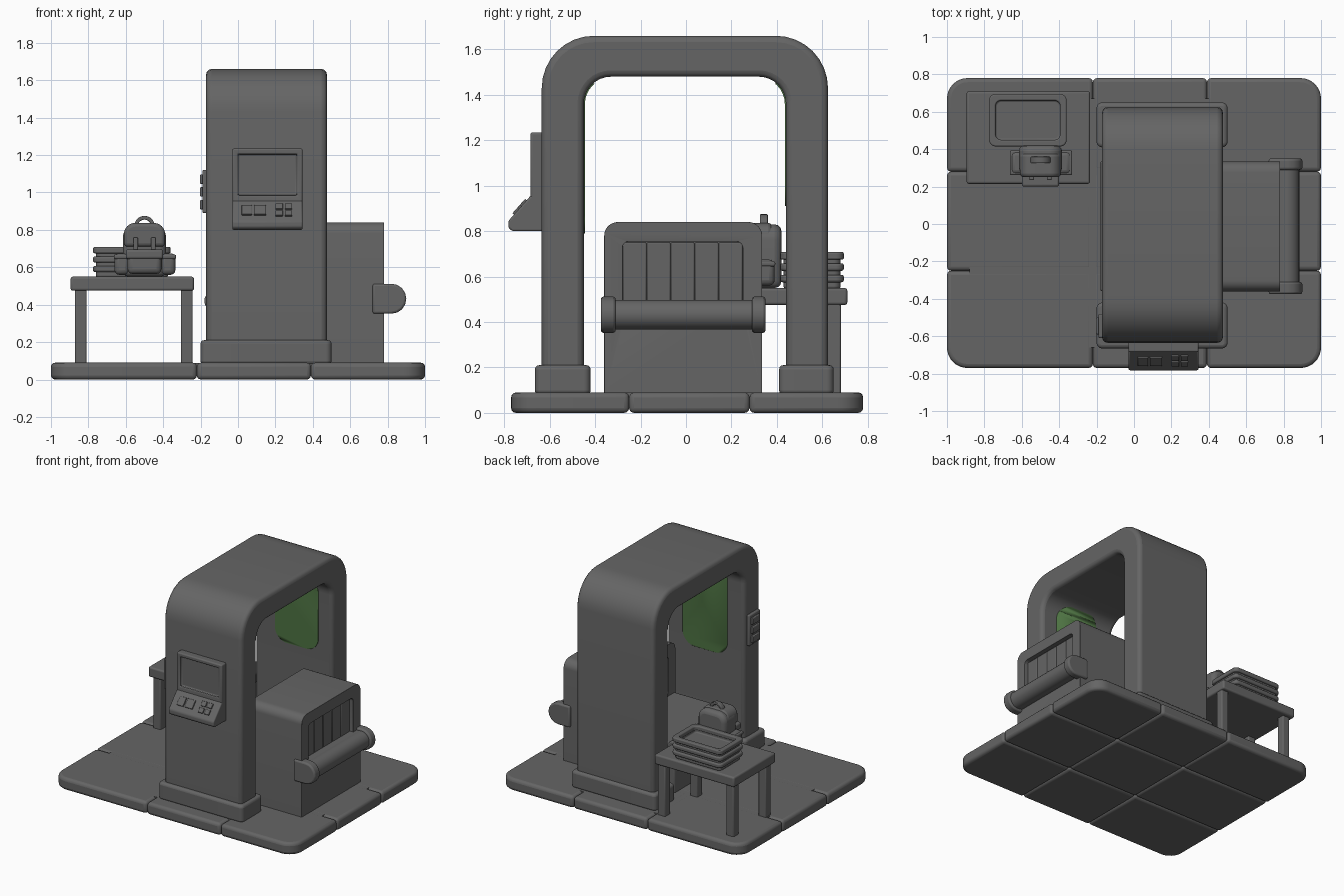
import bpy, bmesh, math
from mathutils import Vector

if "Cube" in bpy.data.objects:
    bpy.data.objects.remove(bpy.data.objects["Cube"])


def material(name, rgb):
    m = bpy.data.materials.new(name)
    m.diffuse_color = (*rgb, 1)
    m.use_nodes = True
    m.node_tree.nodes["Principled BSDF"].inputs["Base Color"].default_value = m.diffuse_color
    return m


GREY = material("grey", (0.13, 0.13, 0.13))
GREEN = material("green", (0.075, 0.17, 0.055))
# Maps profile (u, v) and extrusion distance w to world axes
AXES = {"x": lambda u, v, w: (w, u, v), "y": lambda u, v, w: (u, w, v), "z": lambda u, v, w: (u, v, w)}


def prism(name, pts, axis, a, b, bevel=0.0, mat=GREY, seg=3):
    """Extrude a 2D outline along an axis from a to b, with rounded edges."""
    bm = bmesh.new()
    f = AXES[axis]
    face = bm.faces.new([bm.verts.new(f(u, v, a)) for u, v in pts])
    ext = bmesh.ops.extrude_face_region(bm, geom=[face])
    d = Vector(f(0, 0, b)) - Vector(f(0, 0, a))
    bmesh.ops.translate(bm, vec=d, verts=[e for e in ext["geom"] if isinstance(e, bmesh.types.BMVert)])
    bmesh.ops.recalc_face_normals(bm, faces=bm.faces)
    me = bpy.data.meshes.new(name)
    bm.to_mesh(me)
    bm.free()
    me.materials.append(mat)
    ob = bpy.data.objects.new(name, me)
    bpy.context.collection.objects.link(ob)
    if bevel:
        m = ob.modifiers.new("round", "BEVEL")
        m.width, m.segments, m.limit_method, m.angle_limit = bevel, seg, "ANGLE", math.radians(40)
    bpy.ops.object.select_all(action="DESELECT")
    ob.select_set(True)
    bpy.context.view_layer.objects.active = ob
    bpy.ops.object.shade_smooth_by_angle(angle=math.radians(35))
    return ob


def arc(cx, cy, r, a0, a1, n=8):
    return [(cx + r * math.cos(math.radians(a0 + (a1 - a0) * i / n)),
             cy + r * math.sin(math.radians(a0 + (a1 - a0) * i / n))) for i in range(n + 1)]


def rrect(x0, y0, x1, y1, r=0.0, corners="abcd"):
    """Rectangle with chosen rounded corners (a: low-low, then anticlockwise)."""
    data = [("a", x0, y0, 1, 1, 180), ("b", x1, y0, -1, 1, 270), ("c", x1, y1, -1, -1, 0), ("d", x0, y1, 1, -1, 90)]
    pts = []
    for k, x, y, sx, sy, a in data:
        pts += arc(x + sx * r, y + sy * r, r, a, a + 90) if r and k in corners else [(x, y)]
    return pts


def box(name, x, y, z, bevel=0.01, seg=3):
    return prism(name, rrect(x[0], y[0], x[1], y[1]), "z", z[0], z[1], bevel, seg=seg)


def cylinder(name, axis, cu, cv, r, a, b, bevel=0.0):
    return prism(name, arc(cu, cv, r, 0, 345, 23), axis, a, b, bevel)


def boolean(ob, cutter, op="DIFFERENCE", first=False):
    m = ob.modifiers.new("cut", "BOOLEAN")
    m.object, m.operation, m.solver = cutter, op, "EXACT"
    cutter.hide_render = True
    cutter.hide_set(True)
    if first:
        ob.modifiers.move(len(ob.modifiers) - 1, 0)


# Floor: nine tiles with soft rims and a flat infill slab
xs, ys = [-1, -0.22, 0.39, 1], [-0.77, -0.25, 0.28, 0.78]
corner = {(0, 0): "a", (2, 0): "b", (2, 2): "c", (0, 2): "d"}
for i in range(3):
    for j in range(3):
        prism(f"floor_tile_{i}_{j}", rrect(xs[i], ys[j], xs[i + 1], ys[j + 1], 0.11, corner.get((i, j), "")),
              "z", 0, 0.09, 0.022)
box("floor_infill", (-0.88, 0.88), (-0.66, 0.67), (0.02, 0.0895), 0)

# Scanner arch with foot plinths
inner = [(0.44, 0.08)] + arc(0.32, 1.36, 0.12, 0, 90) + arc(-0.33, 1.36, 0.12, 90, 180) + [(-0.45, 0.08)]
outer = [(-0.635, 0.08)] + arc(-0.405, 1.43, 0.23, 180, 90) + arc(0.395, 1.43, 0.23, 90, 0) + [(0.625, 0.08)]
prism("scanner_arch", inner + outer, "x", -0.17, 0.475, 0.028)
for tag, y0, y1 in (("front", -0.665, -0.42), ("back", 0.41, 0.65)):
    prism(tag + "_arch_foot", rrect(-0.2, y0, 0.5, y1, 0.03), "z", 0.08, 0.21, 0.018)


# Green patches hugging the inside of the arch
def liner(d):
    return ([(0.44 - d, 0.7)] + arc(0.32, 1.36, 0.12 - d, 0, 90)
            + arc(-0.33, 1.36, 0.12 - d, 90, 180) + [(-0.45 + d, 0.7)])


for tag, y0, y1, x0, x1, z0 in (("front", -0.6, -0.2, -0.03, 0.34, 0.79), ("back", 0.2, 0.6, 0.0, 0.36, 0.91)):
    patch = prism(tag + "_green_patch", liner(0.005) + liner(-0.02)[::-1], "x", -0.1, 0.42, mat=GREEN)
    cut = prism(tag + "_patch_cutter", rrect(x0, z0, x1, 1.45, 0.1), "y", y0, y1, mat=GREEN)
    boolean(patch, cut, "INTERSECT")

# Baggage scanner: hood with curtain recess, low bed and rollers
hood = prism("scanner_hood", rrect(-0.36, 0.08, 0.335, 0.84, 0.06, "cd"), "x", 0.34, 0.78, 0.02)
for tag, a, b in (("exit", 0.745, 0.9), ("entry", 0.2, 0.38)):
    boolean(hood, prism(tag + "_recess_cutter", rrect(-0.28, 0.46, 0.25, 0.755, 0.03), "x", a, b), first=True)
for i in range(5):
    y = -0.278 + i * 0.1056
    for tag, a in (("exit", 0.735), ("entry", 0.372)):
        box(f"{tag}_curtain_{i}", (a, a + 0.018), (y, y + 0.1035), (0.47, 0.75), 0.005, 2)
box("conveyor_bed", (-0.14, 0.36), (-0.36, 0.335), (0.08, 0.455), 0.015)
cylinder("entry_roller", "y", -0.128, 0.42, 0.052, -0.36, 0.335, 0.01)
cylinder("exit_roller", "y", 0.818, 0.432, 0.066, -0.33, 0.31)
box("exit_roller_mount", (0.74, 0.82), (-0.34, 0.32), (0.37, 0.495), 0.01)
for tag, y0, y1 in (("front", -0.375, -0.31), ("back", 0.29, 0.35)):
    prism(tag + "_roller_bracket", [(0.72, 0.352)] + arc(0.82, 0.432, 0.08, -90, 90) + [(0.72, 0.512)],
          "y", y0, y1, 0.012)

# Control terminal on the front of the arch
term = box("terminal_screen", (-0.03, 0.345), (-0.685, -0.62), (0.93, 1.235), 0.01)
boolean(term, box("terminal_screen_cutter", (0.0, 0.315), (-0.8, -0.667), (0.985, 1.205), 0), first=True)
prism("terminal_desk", [(-0.62, 0.8), (-0.765, 0.8), (-0.782, 0.815), (-0.782, 0.845), (-0.685, 0.955), (-0.62, 0.965)],
      "x", -0.03, 0.345, 0.008)


# Keys lie on the sloping desk: t runs from its low edge to its top
def key(name, x0, x1, t0, t1):
    def p(t, h):
        return (-0.782 + 0.097 * t - 0.75 * h, 0.845 + 0.11 * t + 0.66 * h)
    prism(name, [p(t0, -0.01), p(t1, -0.01), p(t1, 0.009), p(t0, 0.009)], "x", x0, x1, 0.003)


key("keyboard_left", 0.02, 0.075, 0.3, 0.75)
key("keyboard_mid", 0.085, 0.15, 0.3, 0.75)
for i in range(2):
    for j in range(2):
        key(f"key_{i}_{j}", 0.2 + 0.05 * i, 0.24 + 0.05 * i, 0.25 + 0.33 * j, 0.5 + 0.33 * j)

# Small keypad on the left side of the front pillar
box("side_keypad", (-0.19, -0.15), (-0.61, -0.48), (0.89, 1.12), 0.008)
for i in range(3):
    z = 0.91 + i * 0.068
    box(f"side_button_{i}", (-0.203, -0.18), (-0.59, -0.5), (z, z + 0.05), 0.005)

# Table
box("table_top", (-0.895, -0.235), (0.215, 0.71), (0.475, 0.55), 0.012)
for i, x in enumerate((-0.872, -0.305)):
    for j, y in enumerate((0.24, 0.62)):
        box(f"table_leg_{i}_{j}", (x, x + 0.062), (y, y + 0.062), (0.08, 0.49), 0.008)

# Stack of trays, the top one open
for i in range(3):
    z = 0.548 + i * 0.05
    prism(f"tray_{i}_body", rrect(-0.76, 0.43, -0.375, 0.68, 0.03), "z", z, z + 0.035, 0.008)
    rim = prism(f"tray_{i}_rim", rrect(-0.775, 0.415, -0.36, 0.695, 0.035), "z", z + 0.027, z + 0.06, 0.01)
    if i == 2:
        c = prism("tray_cutter", rrect(-0.74, 0.45, -0.395, 0.66, 0.03), "z", z + 0.012, z + 0.2)
        boolean(rim, c, first=True)
        boolean(bpy.data.objects["tray_2_body"], c, first=True)

# Backpack
prism("backpack_body", rrect(-0.615, 0.55, -0.385, 0.83, 0.07, "cd"), "y", 0.27, 0.42, 0.03)
prism("backpack_flap", rrect(-0.61, 0.71, -0.39, 0.837, 0.06, "cd"), "y", 0.25, 0.38, 0.02)
box("front_pocket", (-0.59, -0.41), (0.205, 0.3), (0.565, 0.685), 0.025)
box("front_pocket_flap", (-0.6, -0.4), (0.2, 0.29), (0.645, 0.695), 0.012)
for tag, x0 in (("left", -0.66), ("right", -0.415)):
    box(tag + "_side_pocket", (x0, x0 + 0.08), (0.265, 0.39), (0.56, 0.675), 0.025)
    box(tag + "_pocket_band", (x0 - 0.004, x0 + 0.084), (0.262, 0.393), (0.645, 0.668), 0.008)
for tag, x0 in (("left", -0.56), ("right", -0.465)):
    box(tag + "_strap", (x0, x0 + 0.025), (0.235, 0.27), (0.67, 0.76), 0.006)
prism("backpack_handle", arc(-0.5, 0.82, 0.055, 0, 180, 10) + arc(-0.5, 0.82, 0.035, 180, 0, 10),
      "y", 0.325, 0.36, 0.005)
